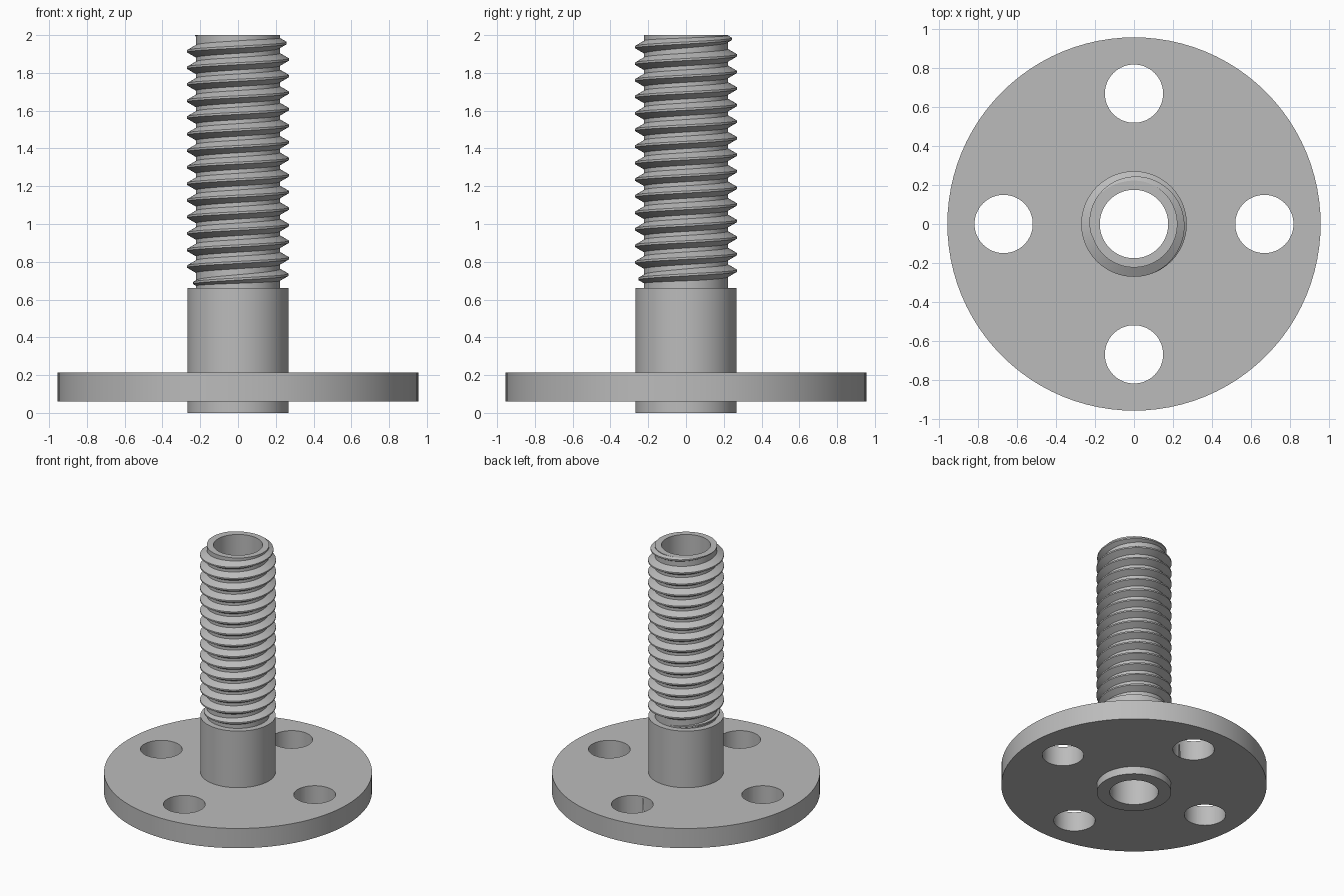
import bpy, bmesh, math

cube = bpy.data.objects.get("Cube")
if cube:
    bpy.data.objects.remove(cube, do_unlink=True)

SEGMENTS = 96
BORE, ROOT, CREST, COLLAR, FLANGE = 0.175, 0.222, 0.27, 0.268, 0.955
PITCH, TOP = 0.0877, 2.0

steel = bpy.data.materials.new("grey_steel")
steel.use_nodes = True
colour = (0.5, 0.5, 0.5, 1)
steel.diffuse_color = colour
steel.node_tree.nodes["Principled BSDF"].inputs["Base Color"].default_value = colour


def add_object(name, bm):
    bmesh.ops.recalc_face_normals(bm, faces=bm.faces)
    mesh = bpy.data.meshes.new(name)
    bm.to_mesh(mesh)
    bm.free()
    mesh.materials.append(steel)
    obj = bpy.data.objects.new(name, mesh)
    bpy.context.collection.objects.link(obj)
    return obj


def activate(obj):
    bpy.ops.object.select_all(action="DESELECT")
    obj.select_set(True)
    bpy.context.view_layer.objects.active = obj


def skin(bm, rings, closed):
    """Bridge a list of closed vertex rings with quads."""
    count = len(rings[0])
    last = len(rings) if closed else len(rings) - 1
    for i in range(last):
        a, b = rings[i], rings[(i + 1) % len(rings)]
        for j in range(count):
            k = (j + 1) % count
            bm.faces.new((a[j], a[k], b[k], b[j]))


def ring(bm, profile, angle):
    return [bm.verts.new((r * math.cos(angle), r * math.sin(angle), z)) for r, z in profile]


# Hollow stem, collar and flange turned from one profile
profile = [(BORE, 0), (COLLAR, 0), (COLLAR, 0.06), (FLANGE, 0.06), (FLANGE, 0.215),
           (COLLAR, 0.215), (COLLAR, 0.66), (ROOT, 0.66), (ROOT, TOP), (BORE, TOP)]
bm = bmesh.new()
skin(bm, [ring(bm, profile, math.tau * i / SEGMENTS) for i in range(SEGMENTS)], True)
body = add_object("flanged_tube", bm)

# Four bolt holes through the flange
activate(body)
for i in range(4):
    angle = i * math.pi / 2
    bpy.ops.mesh.primitive_cylinder_add(
        vertices=64, radius=0.149, depth=0.4,
        location=(0.667 * math.cos(angle), 0.667 * math.sin(angle), 0.14))
    cutter = bpy.context.object
    cutter.name = "bolt_hole_cutter"
    cutter.hide_render = True
    activate(body)
    cut = body.modifiers.new("bolt_hole", "BOOLEAN")
    cut.operation, cut.solver, cut.object = "DIFFERENCE", "EXACT", cutter
    bpy.ops.object.modifier_apply(modifier=cut.name)
    bpy.data.objects.remove(cutter, do_unlink=True)

# Right-handed thread that fades in and out at its ends
TURNS, FADE, BASE = 15.35, 0.8, 0.2
steps = round(TURNS * SEGMENTS)
bm = bmesh.new()
rings = []
for i in range(steps + 1):
    turn = i / SEGMENTS
    fade = min(1, turn / FADE, (TURNS - turn) / FADE)
    crest = ROOT + (CREST - ROOT) * max(0, fade)
    z = 0.665 + PITCH * turn
    tip = PITCH / 16
    foot = tip + (crest - BASE) * math.tan(math.radians(30))
    tooth = [(BASE, z - foot), (crest, z - tip), (crest, z + tip), (BASE, z + foot)]
    rings.append(ring(bm, tooth, math.pi / 2 + math.tau * turn))
skin(bm, rings, False)
bm.faces.new(rings[0])
bm.faces.new(rings[-1])
# Trim the thread flush with the tube end
cut = bmesh.ops.bisect_plane(bm, geom=bm.verts[:] + bm.edges[:] + bm.faces[:],
                             plane_co=(0, 0, TOP), plane_no=(0, 0, 1), clear_outer=True)
edges = [e for e in cut["geom_cut"] if isinstance(e, bmesh.types.BMEdge)]
bmesh.ops.triangle_fill(bm, edges=edges, use_beauty=True)
thread = add_object("screw_thread", bm)

for obj in (body, thread):
    activate(obj)
    bpy.ops.object.shade_smooth_by_angle(angle=math.radians(25))
